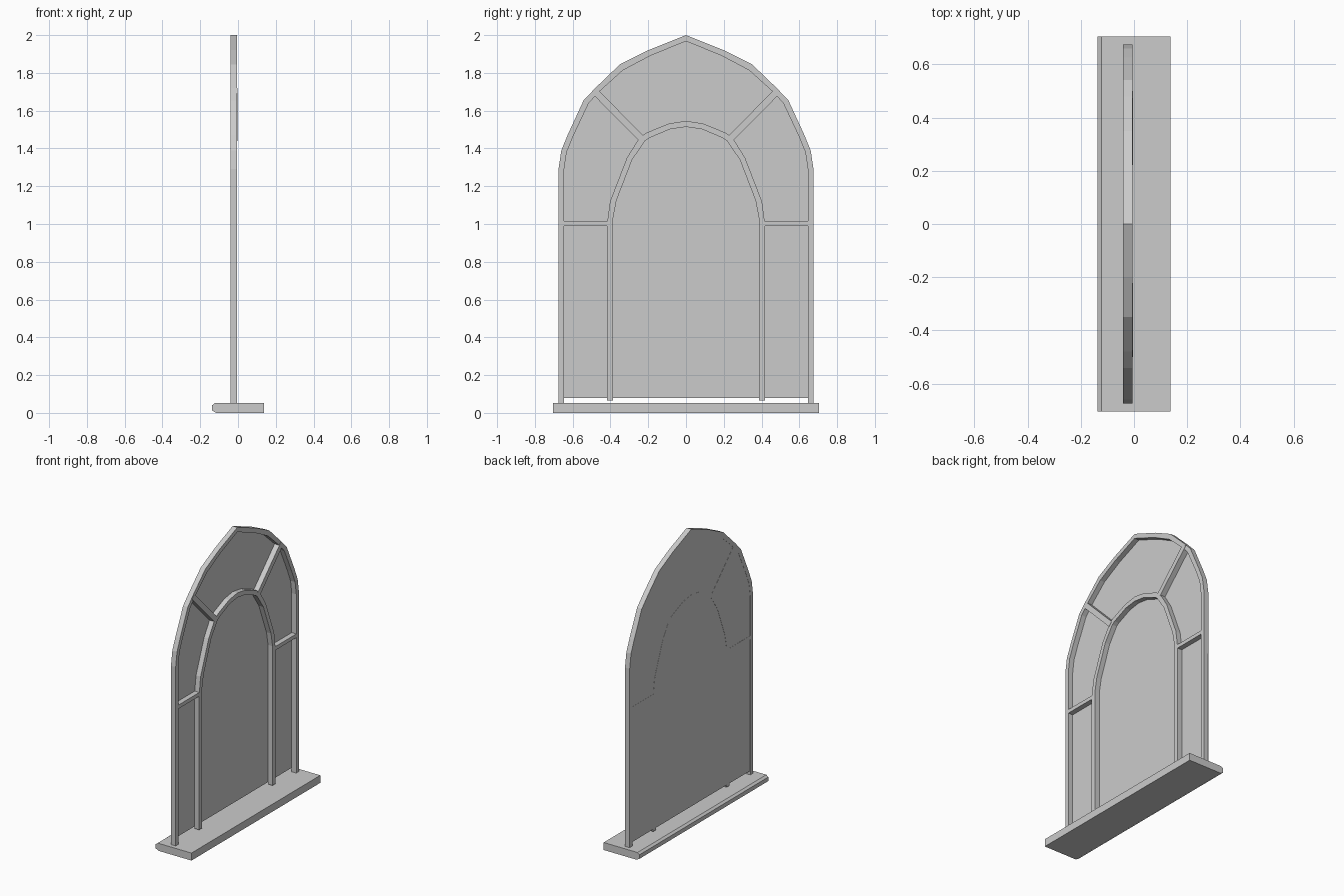
import bpy, bmesh
from mathutils import Vector

if "Cube" in bpy.data.objects:
    bpy.data.objects.remove(bpy.data.objects["Cube"])

BACK, FRONT = -0.041, -0.005


def mesh_object(name, verts, faces):
    bm = bmesh.new()
    vs = [bm.verts.new(v) for v in verts]
    for f in faces:
        bm.faces.new([vs[i] for i in f])
    bmesh.ops.recalc_face_normals(bm, faces=bm.faces)
    me = bpy.data.meshes.new(name)
    bm.to_mesh(me)
    bm.free()
    ob = bpy.data.objects.new(name, me)
    bpy.context.collection.objects.link(ob)
    return ob


def full_arch(half):
    """Mirror a half outline (jamb foot to apex) across y = 0."""
    return half + [(-y, z) for y, z in reversed(half[:-1])]


def band(name, outer, inner, x0, x1):
    """Solid strip between two matching outlines."""
    o, i = full_arch(outer), full_arch(inner)
    n = len(o)
    verts = []
    for a, b in zip(o, i):
        verts += [(x0, *a), (x1, *a), (x1, *b), (x0, *b)]
    faces = [(0, 1, 2, 3), tuple(4 * (n - 1) + k for k in range(4))]
    for s in range(n - 1):
        for k in range(4):
            j = (k + 1) % 4
            faces.append((4 * s + k, 4 * s + j, 4 * s + 4 + j, 4 * s + 4 + k))
    return mesh_object(name, verts, faces)


def bar(name, a, b, width, x0, x1):
    """Straight glazing bar between two (y, z) points."""
    a, b = Vector(a), Vector(b)
    d = (b - a).normalized()
    n = Vector((-d.y, d.x)) * width / 2
    ring = [a - n, b - n, b + n, a + n]
    verts = [(x, *p) for x in (x0, x1) for p in ring]
    faces = [(0, 1, 2, 3), (4, 5, 6, 7)]
    faces += [(k, (k + 1) % 4, (k + 1) % 4 + 4, k + 4) for k in range(4)]
    return mesh_object(name, verts, faces)


# Outer pointed frame
outer = [(.675, .05), (.675, 1.29), (.66, 1.39), (.625, 1.475), (.542, 1.655),
         (.48, 1.72), (.35, 1.845), (.2, 1.92), (0, 2.0)]
outer_in = [(.645, .05), (.645, 1.29), (.632, 1.38), (.597, 1.465), (.515, 1.64),
            (.46, 1.70), (.335, 1.813), (.19, 1.89), (0, 1.968)]
band("outer_frame", outer, outer_in, BACK, FRONT)

# Inner arch
arch = [(.418, .065), (.418, 1.0), (.402, 1.12), (.313, 1.35), (.245, 1.46),
        (.21, 1.483), (.09, 1.532), (0, 1.546)]
arch_in = [(.386, .065), (.386, 1.03), (.368, 1.125), (.285, 1.34), (.217, 1.44),
           (.195, 1.455), (.085, 1.502), (0, 1.514)]
band("inner_arch", arch, arch_in, BACK, FRONT)

# Crossbars and diagonal bars on both sides
for side, s in (("left", -1), ("right", 1)):
    bar(side + "_crossbar", (s * .405, 1.003), (s * .655, 1.003), .026, BACK, FRONT)
    bar(side + "_diagonal_bar", (s * .235, 1.452), (s * .487, 1.706), .036, BACK, FRONT + .002)

# Pane sheet flush with the back of the frame
pane = full_arch([(.676, .08)] + outer[1:])
mesh_object("window_pane", [(BACK + .001, y, z) for y, z in pane], [tuple(range(len(pane)))])

# Sill with chamfered rear edges
sill = [(-.137, .012), (-.137, .04), (-.122, .052), (.137, .052), (.137, 0), (-.115, 0)]
n = len(sill)
mesh_object("sill", [(x, y, z) for y in (-.705, .705) for x, z in sill],
            [tuple(range(n)), tuple(range(n, 2 * n))]
            + [(k, (k + 1) % n, (k + 1) % n + n, k + n) for k in range(n)])
